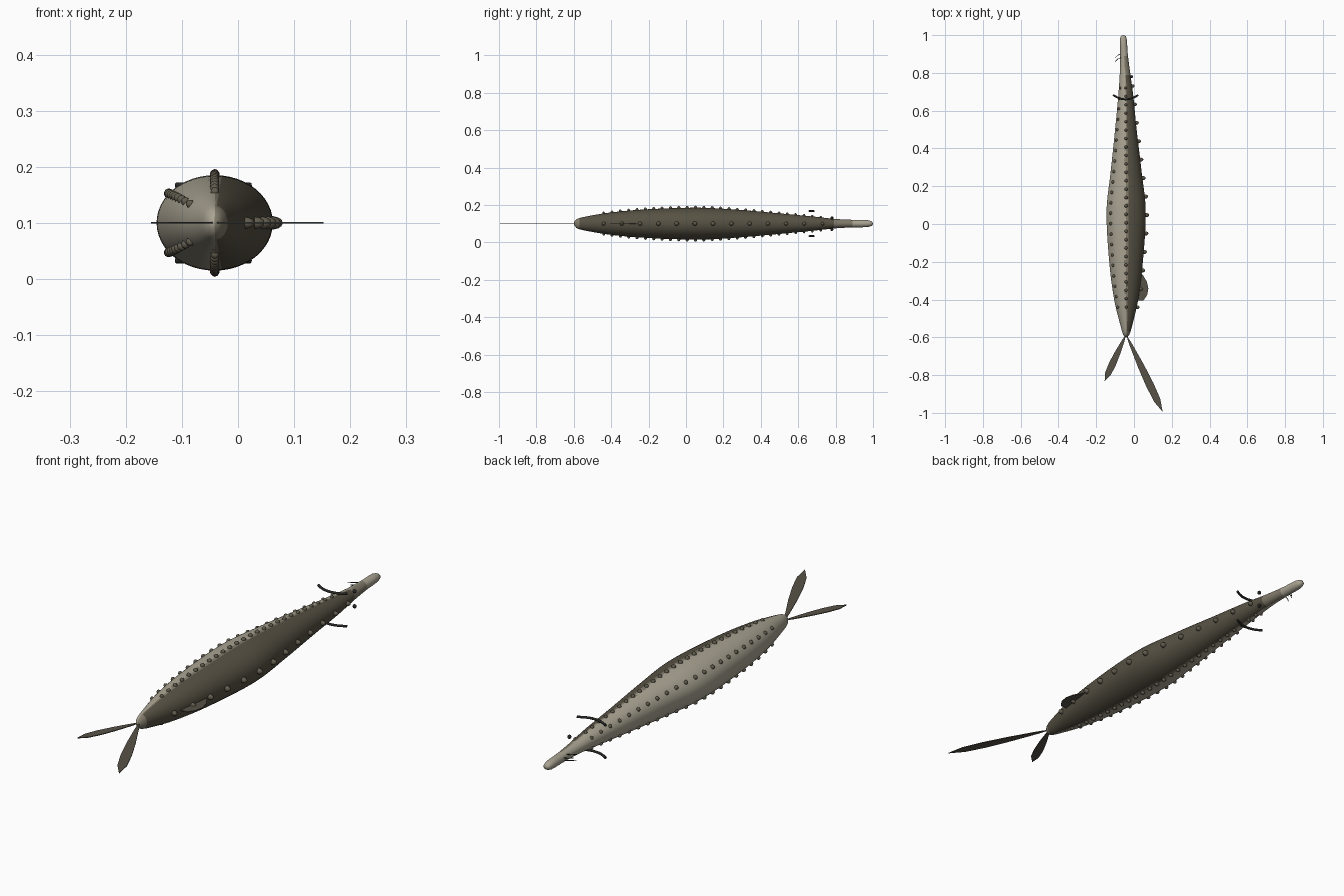
import bpy, bmesh, math, random
from mathutils import Vector

random.seed(4)
if "Cube" in bpy.data.objects:
    bpy.data.objects.remove(bpy.data.objects["Cube"])


def material(name, rgb):
    m = bpy.data.materials.new(name)
    m.use_nodes = True
    m.diffuse_color = (*rgb, 1)
    m.node_tree.nodes["Principled BSDF"].inputs["Base Color"].default_value = (*rgb, 1)
    return m


LIGHT = material("pale belly", (0.40, 0.37, 0.29))
MID = material("taupe flank", (0.22, 0.195, 0.145))
DARK = material("dark olive back", (0.095, 0.083, 0.057))
SCUTE = material("scute brown", (0.12, 0.105, 0.075))
FIN = material("fin brown", (0.095, 0.085, 0.063))
BLACK = material("near black", (0.02, 0.02, 0.018))


def finish(name, bm, mats, smooth=True):
    bmesh.ops.recalc_face_normals(bm, faces=bm.faces[:])
    me = bpy.data.meshes.new(name)
    bm.to_mesh(me)
    bm.free()
    for m in mats:
        me.materials.append(m)
    ob = bpy.data.objects.new(name, me)
    bpy.context.scene.collection.objects.link(ob)
    if smooth:
        me.shade_smooth()
    return ob


# Body sections: y, lowest x, highest x, half height
SECTIONS = [
    (-0.597, -0.050, -0.033, 0.010), (-0.585, -0.058, -0.024, 0.024),
    (-0.54, -0.071, -0.010, 0.037), (-0.40, -0.105, 0.022, 0.060),
    (-0.20, -0.131, 0.047, 0.077), (0.07, -0.145, 0.062, 0.085),
    (0.28, -0.123, 0.040, 0.074), (0.50, -0.100, 0.014, 0.055),
    (0.68, -0.083, -0.004, 0.038), (0.80, -0.075, -0.020, 0.025),
    (0.90, -0.073, -0.033, 0.020), (0.975, -0.075, -0.038, 0.018),
    (0.995, -0.069, -0.044, 0.011)]


def section(y):
    """Smoothly interpolated centre x, half width and half height."""
    i = max(k for k in range(len(SECTIONS) - 1) if SECTIONS[k][0] <= y or k == 0)
    a, b = SECTIONS[i], SECTIONS[i + 1]
    p, n = SECTIONS[max(i - 1, 0)], SECTIONS[min(i + 2, len(SECTIONS) - 1)]
    h = b[0] - a[0]
    t = (y - a[0]) / h
    out = []
    for k in (1, 2, 3):
        ma = (b[k] - p[k]) / (b[0] - p[0]) * h
        mb = (n[k] - a[k]) / (n[0] - a[0]) * h
        out.append((2*t**3 - 3*t*t + 1) * a[k] + (t**3 - 2*t*t + t) * ma
                   + (3*t*t - 2*t**3) * b[k] + (t**3 - t*t) * mb)
    return (out[0] + out[1]) / 2, (out[1] - out[0]) / 2, out[2]


def surface(y, angle):
    cx, rx, rz = section(y)
    return Vector((cx + rx * math.cos(angle), y, 0.1 + rz * math.sin(angle)))


def normal(y, angle):
    along = surface(y + 0.01, angle) - surface(y - 0.01, angle)
    around = surface(y, angle + 0.02) - surface(y, angle - 0.02)
    return along.cross(around).normalized() * -1


# Body: lofted rings, back darker than belly
SEG = 48
ys = [SECTIONS[0][0], -0.592, -0.585, -0.57] + [-0.55 + 0.02 * i for i in range(76)]
ys += [0.975, 0.986, 0.995]
bm = bmesh.new()
rings = [[bm.verts.new(surface(y, math.tau * j / SEG)) for j in range(SEG)] for y in ys]
for tip, ring in ((-0.6, rings[0]), (1.0, rings[-1])):
    cx = section(ys[0] if tip < 0 else ys[-1])[0]
    v = bm.verts.new((cx, tip, 0.1))
    for j in range(SEG):
        bm.faces.new((ring[j], ring[(j + 1) % SEG], v))
for a, b in zip(rings, rings[1:]):
    for j in range(SEG):
        k = (j + 1) % SEG
        bm.faces.new((a[j], a[k], b[k], b[j]))
for f in bm.faces:
    c = f.calc_center_median()
    cx, rx, rz = section(min(max(c.y, ys[0]), ys[-1]))
    side = (c.x - cx) / rx + random.uniform(-0.07, 0.07)
    if c.y > 0.90 or side < 0.0:
        f.material_index = 0
    elif side < 0.13 or c.y > 0.80 or c.y < -0.575:
        f.material_index = 1
    else:
        f.material_index = 2
finish("body", bm, [LIGHT, MID, DARK])


# Rows of bony scutes
def scute_row(name, angle, count, start, end, radius, height):
    bm = bmesh.new()
    for i in range(count):
        y = start + (end - start) * i / (count - 1)
        n = normal(y, angle)
        if n.dot(Vector((math.cos(angle), 0, math.sin(angle)))) < 0:
            n = -n
        size = 0.65 + 0.35 * section(y)[2] / 0.085
        made = bmesh.ops.create_icosphere(bm, subdivisions=2, radius=radius * size)["verts"]
        rot = n.to_track_quat('Z', 'Y')
        for v in made:
            v.co.z *= height / radius
            v.co = rot @ v.co + surface(y, angle)
    finish(name, bm, [SCUTE])


scute_row("back_scutes", 0, 13, -0.44, 0.73, 0.012, 0.018)
for side, s in (("upper", 1), ("lower", -1)):
    scute_row(side + "_flank_scutes", s * math.pi / 2, 27, -0.44, 0.72, 0.009, 0.011)
    scute_row(side + "_belly_scutes", s * math.radians(142), 22, -0.44, 0.72, 0.009, 0.009)


# Thin fins, flat in the body's middle plane
def plate(name, outline):
    bm = bmesh.new()
    half = 0.0015
    low = [bm.verts.new((x, y, 0.1 - half)) for x, y in outline]
    high = [bm.verts.new((x, y, 0.1 + half)) for x, y in outline]
    bm.faces.new(low)
    bm.faces.new(high)
    for i in range(len(low)):
        k = (i + 1) % len(low)
        bm.faces.new((low[i], low[k], high[k], high[i]))
    finish(name, bm, [FIN], smooth=False)


def tail_lobe(name, root, tip, width):
    a, b = Vector(root), Vector(tip)
    across = Vector((-(b - a).y, (b - a).x)).normalized() * width
    shape = [(0.12, 0.35), (0.4, 0.8), (0.65, 1), (0.85, 0.85)]
    left = [a.lerp(b, t) + across * w for t, w in shape]
    right = [a.lerp(b, t) - across * w for t, w in reversed(shape)]
    plate(name, [a] + left + [b] + right)


tail_lobe("tail_upper_lobe", (-0.042, -0.585), (0.152, -0.995), 0.021)
tail_lobe("tail_lower_lobe", (-0.042, -0.585), (-0.155, -0.83), 0.019)
plate("back_fin", [(0.03, -0.25), (0.05, -0.275), (0.068, -0.305), (0.076, -0.34),
                   (0.070, -0.375), (0.05, -0.405), (0.02, -0.405)])


# Eyes, gill arcs and barbels
def tube(name, points, radius, mat):
    cu = bpy.data.curves.new(name, 'CURVE')
    cu.dimensions = '3D'
    cu.bevel_depth = radius
    cu.bevel_resolution = 2
    cu.use_fill_caps = True
    sp = cu.splines.new('POLY')
    sp.points.add(len(points) - 1)
    for p, co in zip(sp.points, points):
        p.co = (*co, 1)
    cu.materials.append(mat)
    ob = bpy.data.objects.new(name, cu)
    bpy.context.scene.collection.objects.link(ob)


for side, s in (("upper", 1), ("lower", -1)):
    bm = bmesh.new()
    bmesh.ops.create_uvsphere(bm, u_segments=12, v_segments=8, radius=0.008)
    for v in bm.verts:
        v.co += Vector((-0.012, 0.78, 0.1 + s * 0.031))
    finish(side + "_eye", bm, [BLACK])
    arc = [(-0.044 + 0.066 * t / 6, 0.66 + 0.023 * (t / 6) ** 2, 0.1 + s * 0.067)
           for t in range(-6, 7)]
    tube(side + "_gill_arc", arc, 0.005, BLACK)
    for i, off in enumerate((0.005, 0.012)):
        y = 0.90 - 0.02 * i
        tube(f"{side}_barbel_{i + 1}", [(-0.068, y, 0.1 + s * off),
             (-0.085, y - 0.006, 0.1 + s * off), (-0.1, y - 0.02, 0.1 + s * off)], 0.0015, BLACK)
